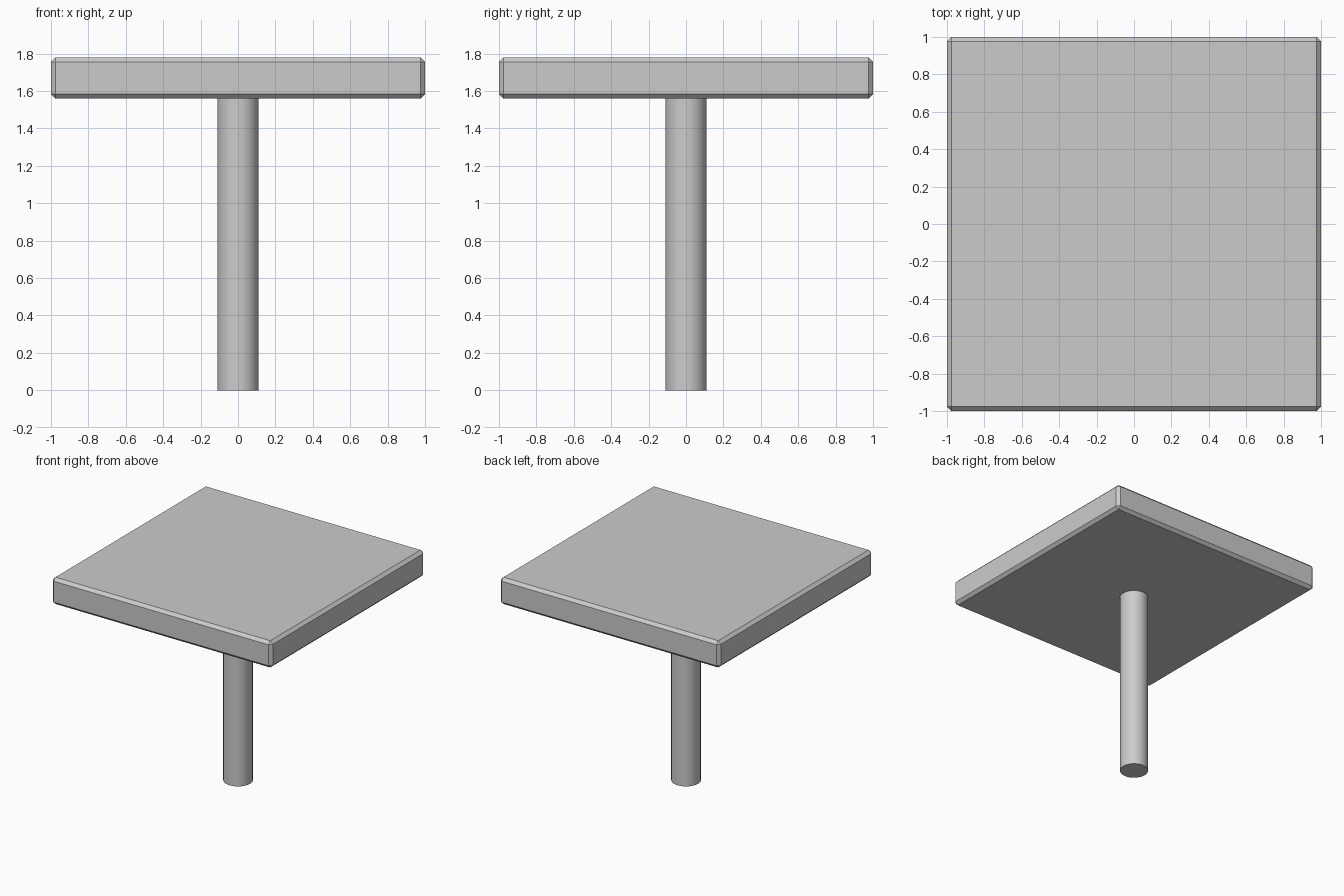
import bpy
import math

if "Cube" in bpy.data.objects:
    bpy.data.objects.remove(bpy.data.objects["Cube"])

SLAB_BOTTOM, SLAB_TOP = 1.56, 1.78

# Square table top with a narrow chamfer on every edge
bpy.ops.mesh.primitive_cube_add(size=1, location=(0, 0, (SLAB_BOTTOM + SLAB_TOP) / 2))
top = bpy.context.object
top.name = "table_top"
top.scale = (2, 2, SLAB_TOP - SLAB_BOTTOM)
bpy.ops.object.transform_apply(location=False, rotation=False, scale=True)
bevel = top.modifiers.new("chamfer", 'BEVEL')
bevel.width = 0.024
bevel.segments = 1

# Round central column
bpy.ops.mesh.primitive_cylinder_add(vertices=32, radius=0.11, depth=SLAB_BOTTOM,
                                    location=(0, 0, SLAB_BOTTOM / 2))
column = bpy.context.object
column.name = "column"
bpy.ops.object.shade_smooth_by_angle(angle=math.radians(30))
